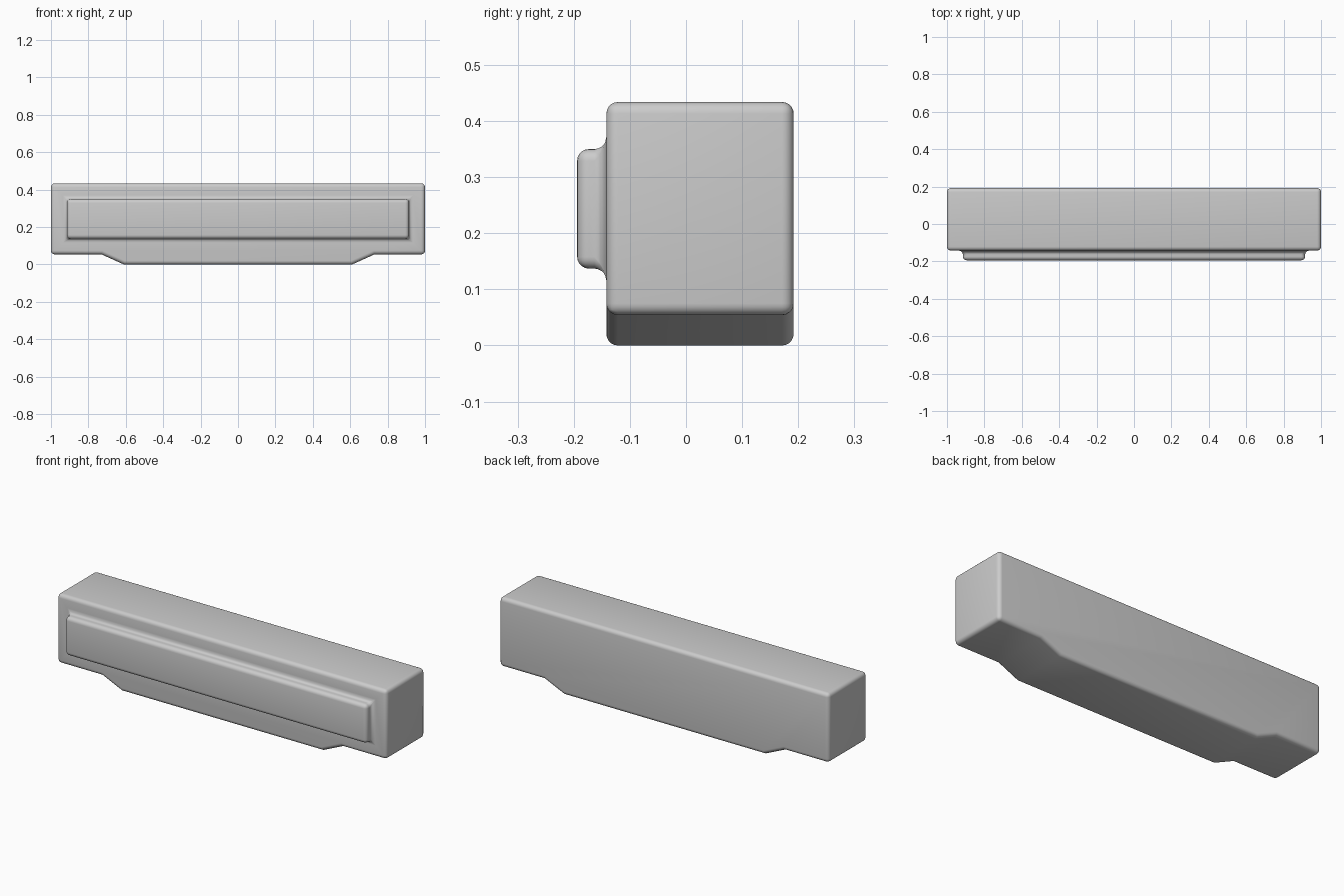
import bpy, bmesh

if "Cube" in bpy.data.objects:
    bpy.data.objects.remove(bpy.data.objects["Cube"])

FRONT, BACK, PANEL_FRONT = -0.142, 0.192, -0.194

# Housing outline: underside left to right, then the top corners
half = [(0.61, 0.0), (0.73, 0.054), (1.0, 0.054), (1.0, 0.434)]
outline = [(-x, z) for x, z in reversed(half[:3])] + half + [(-1.0, 0.434)]
# Raised front panel rectangle: bottom left, bottom right, top right, top left
panel = [(-0.915, 0.137), (0.915, 0.137), (0.915, 0.35), (-0.915, 0.35)]

bm = bmesh.new()


def ring(points, y):
    return [bm.verts.new((x, y, z)) for x, z in points]


def bridge(a, b):
    n = len(a)
    for i in range(n):
        j = (i + 1) % n
        bm.faces.new((a[i], a[j], b[j], b[i]))


front, back = ring(outline, FRONT), ring(outline, BACK)
base, cap = ring(panel, FRONT), ring(panel, PANEL_FRONT)

# Housing sides and back
bridge(front, back)
bm.faces.new(back)
# Front frame around the panel
bm.faces.new(front[0:6] + [base[1], base[0]])
bm.faces.new((front[5], front[6], base[2], base[1]))
bm.faces.new((front[6], front[7], base[3], base[2]))
bm.faces.new((front[7], front[0], base[0], base[3]))
# Raised panel
bridge(base, cap)
bm.faces.new(cap)
bmesh.ops.recalc_face_normals(bm, faces=bm.faces)

mesh = bpy.data.meshes.new("housing_with_panel")
bm.to_mesh(mesh)
bm.free()
housing = bpy.data.objects.new("housing_with_panel", mesh)
bpy.context.collection.objects.link(housing)
bpy.context.view_layer.objects.active = housing
housing.select_set(True)

# Rounded outer edges and filleted panel base
bevel = housing.modifiers.new("rounded_edges", 'BEVEL')
bevel.width = 0.021
bevel.segments = 5
bevel.limit_method = 'ANGLE'
bevel.angle_limit = 0.7
bevel.use_clamp_overlap = False
bpy.ops.object.modifier_apply(modifier=bevel.name)
bpy.ops.object.shade_smooth_by_angle(angle=0.6)
